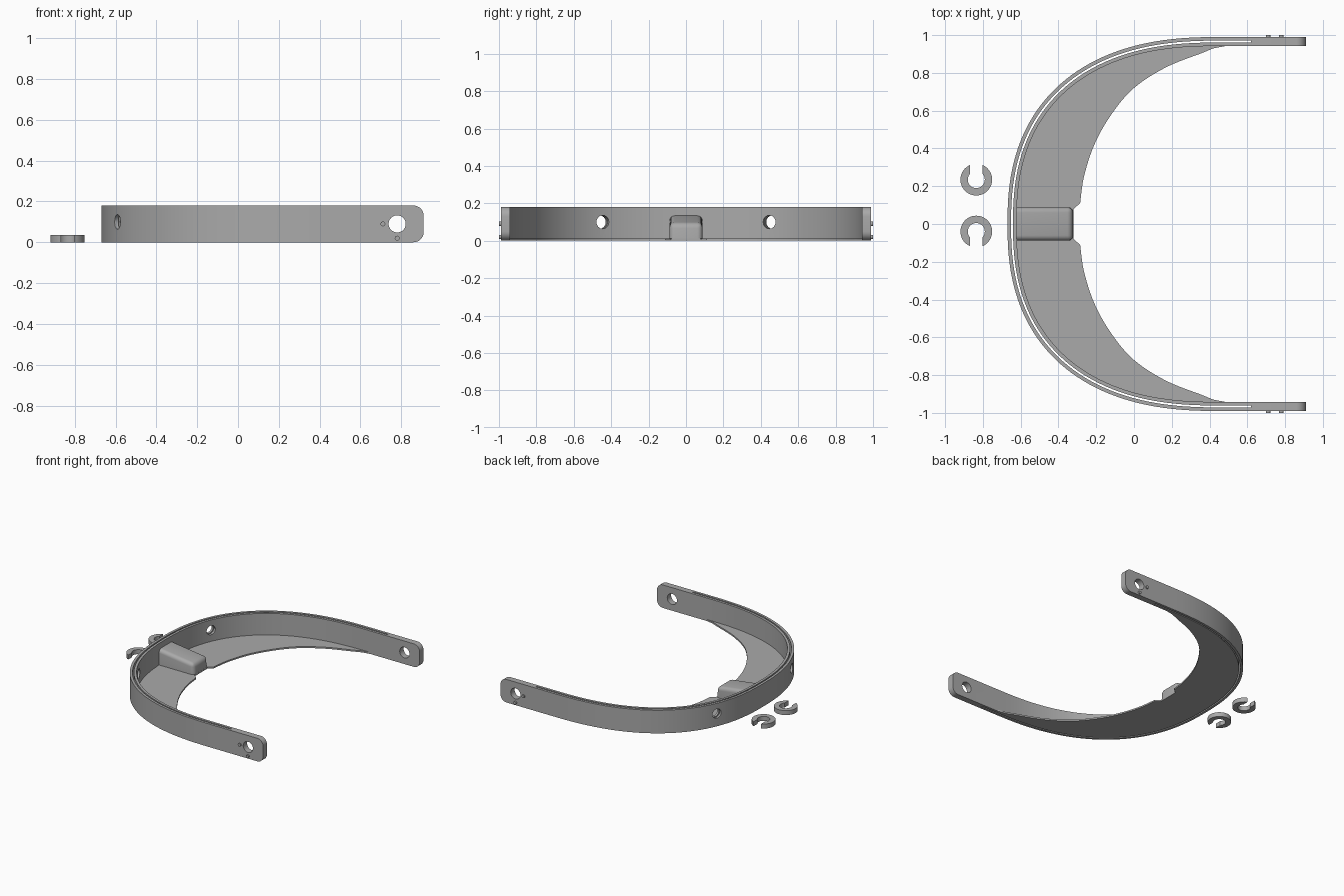
import bpy, bmesh, math
from mathutils import Vector, Matrix

if "Cube" in bpy.data.objects:
    bpy.data.objects.remove(bpy.data.objects["Cube"])

HEIGHT = 0.18
grey = bpy.data.materials.new("matte_grey")
grey.diffuse_color = (0.4, 0.4, 0.4, 1)
grey.use_nodes = True
grey.node_tree.nodes["Principled BSDF"].inputs["Base Color"].default_value = grey.diffuse_color


def finish(name, bm, smooth=True):
    bmesh.ops.recalc_face_normals(bm, faces=bm.faces)
    mesh = bpy.data.meshes.new(name)
    bm.to_mesh(mesh)
    bm.free()
    mesh.materials.append(grey)
    ob = bpy.data.objects.new(name, mesh)
    bpy.context.collection.objects.link(ob)
    if smooth:
        bpy.ops.object.select_all(action='DESELECT')
        ob.select_set(True)
        bpy.context.view_layer.objects.active = ob
        bpy.ops.object.shade_smooth_by_angle(angle=math.radians(30))
    return ob


def prism(points, z0, z1):
    """Extrude a flat outline upward."""
    bm = bmesh.new()
    face = bm.faces.new([bm.verts.new((x, y, z0)) for x, y in points])
    res = bmesh.ops.extrude_face_region(bm, geom=[face])
    verts = [v for v in res["geom"] if isinstance(v, bmesh.types.BMVert)]
    bmesh.ops.translate(bm, verts=verts, vec=(0, 0, z1 - z0))
    return bm


def head_curve(end_x, offset, steps=80):
    """Rounded U seen from above, moved inward by offset."""
    n, cx, a, b = 2.4, 0.45, 1.12, 0.99
    pts = [Vector((end_x, -b))]
    for i in range(steps + 1):
        t = -math.pi / 2 + math.pi * i / steps
        c, s = max(math.cos(t), 0), math.sin(t)
        if i in (0, steps):
            c = 0
        pts.append(Vector((cx - a * c ** (2 / n), math.copysign(b * abs(s) ** (2 / n), s))))
    pts.append(Vector((end_x, b)))
    out = []
    for i, p in enumerate(pts):
        d = pts[min(i + 1, len(pts) - 1)] - pts[max(i - 1, 0)]
        if i in (0, 1, len(pts) - 2, len(pts) - 1):
            d = Vector((-1 if p.y < 0 else 1, 0))
        d.normalize()
        out.append(p + Vector((d.y, -d.x)) * offset)
    return out


def ribbon(end_x, d0, d1, z0, z1):
    """Strip standing along the head curve between two inward offsets."""
    bm = bmesh.new()
    rings = []
    for p, q in zip(head_curve(end_x, d0), head_curve(end_x, d1)):
        rings.append([bm.verts.new(c) for c in
                      ((p.x, p.y, z0), (q.x, q.y, z0), (q.x, q.y, z1), (p.x, p.y, z1))])
    for r, s in zip(rings, rings[1:]):
        for k in range(4):
            bm.faces.new((r[k], r[(k + 1) % 4], s[(k + 1) % 4], s[k]))
    bm.faces.new(rings[0])
    bm.faces.new(rings[-1])
    return bm


def cylinder(center, axis, radius, length, segs=32):
    bm = bmesh.new()
    rot = Vector(axis).to_track_quat('Z', 'Y').to_matrix().to_4x4()
    bmesh.ops.create_cone(bm, cap_ends=True, segments=segs, radius1=radius, radius2=radius,
                          depth=length, matrix=Matrix.Translation(center) @ rot)
    return bm


# Headband with rounded arm tips
bm = ribbon(0.91, 0, 0.048, 0, HEIGHT)
tips = [e for e in bm.edges if all(v.co.x > 0.9 for v in e.verts)
        and abs(e.verts[0].co.z - e.verts[1].co.z) < 1e-5]
bmesh.ops.bevel(bm, geom=tips, offset=0.05, segments=8, affect='EDGES', profile=0.5)
headband = finish("headband", bm, False)

# Cutters: narrow slot, arm holes and slanted rear holes
cutters = [finish("slot_cutter", ribbon(0.62, 0.019, 0.029, -0.05, 0.25), False)]
for side in (-1, 1):
    cutters.append(finish("arm_hole_cutter",
                          cylinder((0.78, side * 0.965, 0.09), (0, 1, 0), 0.042, 0.2), False))
    cutters.append(finish("rear_hole_cutter",
                          cylinder((-0.57, side * 0.455, 0.1), (-1, side * 0.38, 0), 0.036, 0.2), False))
for cutter in cutters:
    cutter.hide_render = True
    cutter.hide_set(True)
    mod = headband.modifiers.new("cut", 'BOOLEAN')
    mod.object = cutter
    mod.operation = 'DIFFERENCE'
    mod.solver = 'EXACT'
bpy.ops.object.select_all(action='DESELECT')
headband.select_set(True)
bpy.context.view_layer.objects.active = headband
for mod in list(headband.modifiers):
    bpy.ops.object.modifier_apply(modifier=mod.name)
bpy.ops.object.shade_smooth_by_angle(angle=math.radians(30))
for cutter in cutters:
    bpy.data.objects.remove(cutter)

# Small locating pegs on the outside of each arm
for side in (-1, 1):
    for x, z in ((0.71, 0.09), (0.78, 0.02)):
        finish("locating_peg", cylinder((x, side * 0.99, z), (0, 1, 0), 0.012, 0.02, 16))

# Flat crescent brim along the bottom
key = [Vector(p) for p in ((-0.285, 0.11), (-0.265, 0.25), (-0.21, 0.42), (-0.12, 0.58),
                           (0, 0.72), (0.17, 0.83), (0.36, 0.905))]
inner = [Vector((-0.32, 0.08))]
for i in range(len(key) - 1):
    p0, p1, p2, p3 = key[max(i - 1, 0)], key[i], key[i + 1], key[min(i + 2, len(key) - 1)]
    for j in range(6):
        t = j / 6
        inner.append(0.5 * (2 * p1 + (p2 - p0) * t + (2 * p0 - 5 * p1 + 4 * p2 - p3) * t * t
                            + (3 * p1 - p0 - 3 * p2 + p3) * t ** 3))
inner += [key[-1], Vector((0.42, 0.93)), Vector((0.49, 0.943))]
outer = [p for p in head_curve(0.5, 0.042)]
outline = outer + inner[::-1] + [Vector((p.x, -p.y)) for p in inner]
finish("brim", prism(outline, 0, 0.012))

# Sloped rounded block at the middle of the brim
bm = bmesh.new()
profile = ((-0.63, 0), (-0.32, 0), (-0.325, 0.095), (-0.63, 0.135))
sides = [[bm.verts.new((x, y, z)) for x, z in profile] for y in (-0.088, 0.088)]
bm.faces.new(sides[0])
bm.faces.new(sides[1])
for k in range(4):
    m = (k + 1) % 4
    bm.faces.new((sides[0][k], sides[0][m], sides[1][m], sides[1][k]))
edges = [e for e in bm.edges if max(v.co.z for v in e.verts) > 0.01
         and max(v.co.x for v in e.verts) > -0.6]
bmesh.ops.bevel(bm, geom=edges, offset=0.028, segments=5, affect='EDGES', profile=0.5)
finish("center_block", bm)

# Two loose C-shaped clips
for y, direction in ((0.235, 1), (-0.04, -1)):
    ring = []
    for radius, order in ((0.084, 1), (0.045, -1)):
        gap = math.asin(0.032 / radius)
        arc = [math.pi / 2 + gap + (2 * math.pi - 2 * gap) * i / 40 for i in range(41)]
        ring += [(-0.835 + radius * math.cos(a), y + direction * radius * math.sin(a))
                 for a in arc[::order]]
    finish("clip", prism(ring, 0, 0.035))
